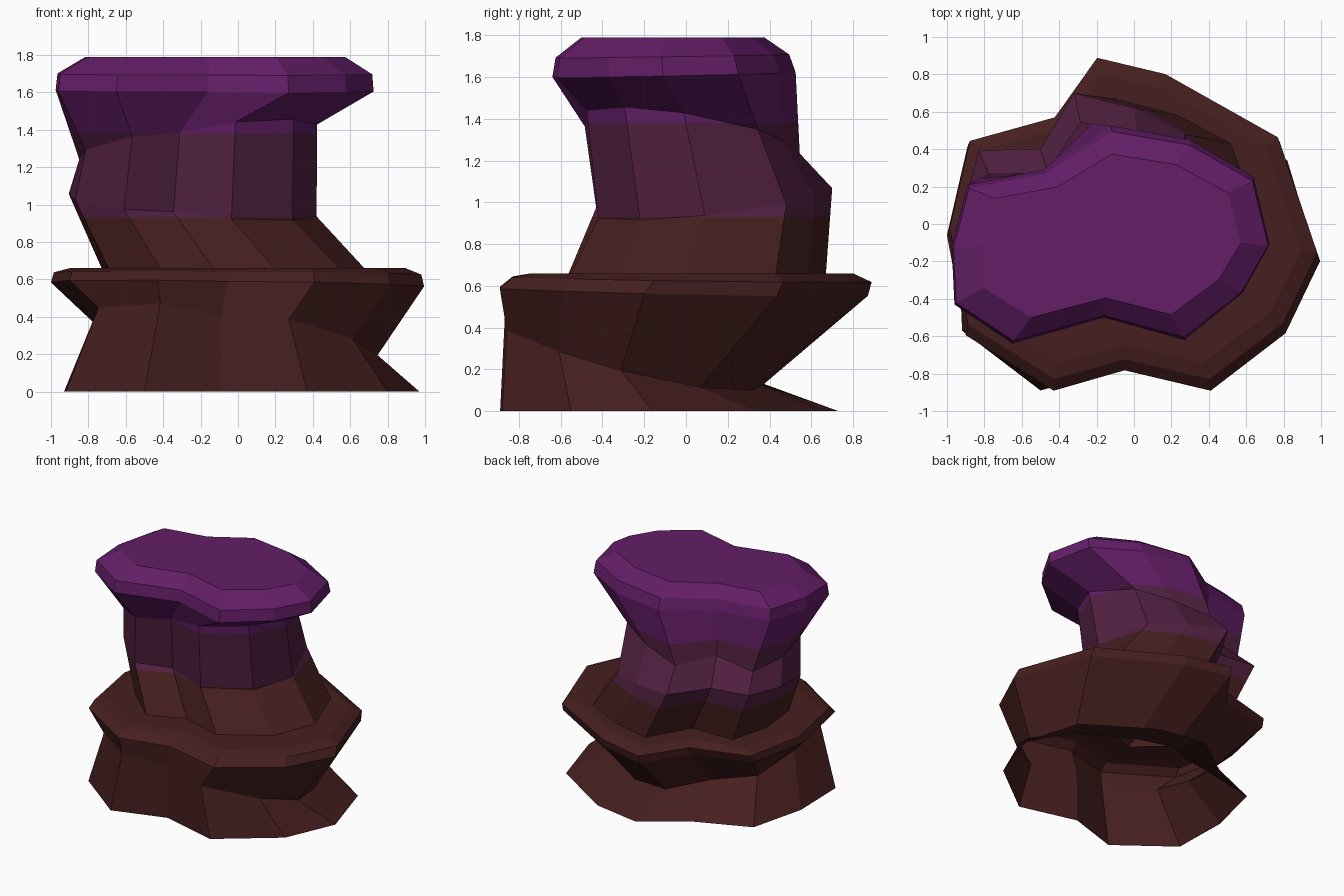
import bpy, bmesh

if "Cube" in bpy.data.objects:
    bpy.data.objects.remove(bpy.data.objects["Cube"])

# Twelve-sided plan outlines, listed clockwise from the back
FOOT = [(-.07, .73), (.32, .66), (.82, .34), (.97, -.16), (.80, -.55), (.37, -.88),
        (-.09, -.76), (-.50, -.89), (-.92, -.57), (-.93, -.12), (-.82, .32), (-.41, .49)]
LEDGE = [(-.20, .90), (.17, .81), (.78, .46), (.995, -.18), (.81, -.57), (.41, -.88),
         (-.05, -.77), (-.43, -.88), (-.90, -.58), (-1.0, -.04), (-.89, .44), (-.43, .57)]
COLUMN = [(-.32, .70), (.0, .62), (.27, .48), (.42, .09), (.29, -.22), (-.035, -.42),
          (-.345, -.33), (-.61, -.43), (-.87, -.20), (-.905, .10), (-.83, .395), (-.50, .40)]
CAP = [(-.12, .525), (.30, .45), (.64, .25), (.725, -.11), (.58, -.37), (.27, -.62),
       (-.16, -.50), (-.65, -.64), (-.96, -.43), (-.975, -.12), (-.89, .21), (-.48, .29)]

# Rings: outline, (x scale, x shift), (y scale, y shift), (height, tilt in x, tilt in y)
RINGS = [
    (FOOT,   (1, 0),        (1, 0),        (0, 0, 0)),
    (FOOT,   (.79, -.02),   (.76, -.19),   (.205, -.118, -.25)),    # pinched waist
    (LEDGE,  (1, 0),        (.99, -.02),   (.57, -.012, -.023)),    # ledge rim
    (LEDGE,  (.985, 0),     (.965, .02),   (.63, -.007, -.015)),
    (LEDGE,  (.90, 0),      (.865, .02),   (.66, 0, 0)),
    (COLUMN, (1.06, .23),   (1.09, -.093), (.66, 0, 0)),            # column foot
    (COLUMN, (1, 0),        (1, 0),        (.965, -.09, .105)),
    (COLUMN, (.96, .02),    (.911, -.093), (1.365, .145, -.165)),   # column neck
    (CAP,    (1, 0),        (1, 0),        (1.61, -.005, .02)),     # cap rim
    (CAP,    (.99, 0),      (.96, -.01),   (1.70, -.003, .015)),
    (CAP,    (.815, -.02),  (.75, -.02),   (1.79, 0, 0)),
]


def material(name, colour):
    m = bpy.data.materials.new(name)
    m.diffuse_color = (*colour, 1)
    m.use_nodes = True
    m.node_tree.nodes["Principled BSDF"].inputs["Base Color"].default_value = m.diffuse_color
    return m


# Loft the rings; the underside stays open
bm = bmesh.new()
rows = []
for outline, (sx, dx), (sy, dy), (h, tx, ty) in RINGS:
    pts = [(x * sx + dx, y * sy + dy) for x, y in outline]
    rows.append([bm.verts.new((x, y, h + tx * x + ty * y)) for x, y in pts])
for low, high in zip(rows, rows[1:]):
    for i in range(12):
        j = (i + 1) % 12
        bm.faces.new((low[j], low[i], high[i], high[j]))
bm.faces.new(rows[-1][::-1])

# Cut level colour boundaries and colour by height
BANDS = (.93, 1.38)
for z in BANDS:
    bmesh.ops.bisect_plane(bm, geom=bm.verts[:] + bm.edges[:] + bm.faces[:],
                           plane_co=(0, 0, z), plane_no=(0, 0, 1))
for f in bm.faces:
    z = sum(v.co.z for v in f.verts) / len(f.verts)
    f.material_index = sum(z > b for b in BANDS)

mesh = bpy.data.meshes.new("rock_pillar")
bm.to_mesh(mesh)
bm.free()
for name, colour in (("dark brown", (.062, .0137, .0137)),
                     ("plum", (.086, .0150, .054)),
                     ("purple", (.125, .0125, .135))):
    mesh.materials.append(material(name, colour))
bpy.context.collection.objects.link(bpy.data.objects.new("rock_pillar", mesh))
